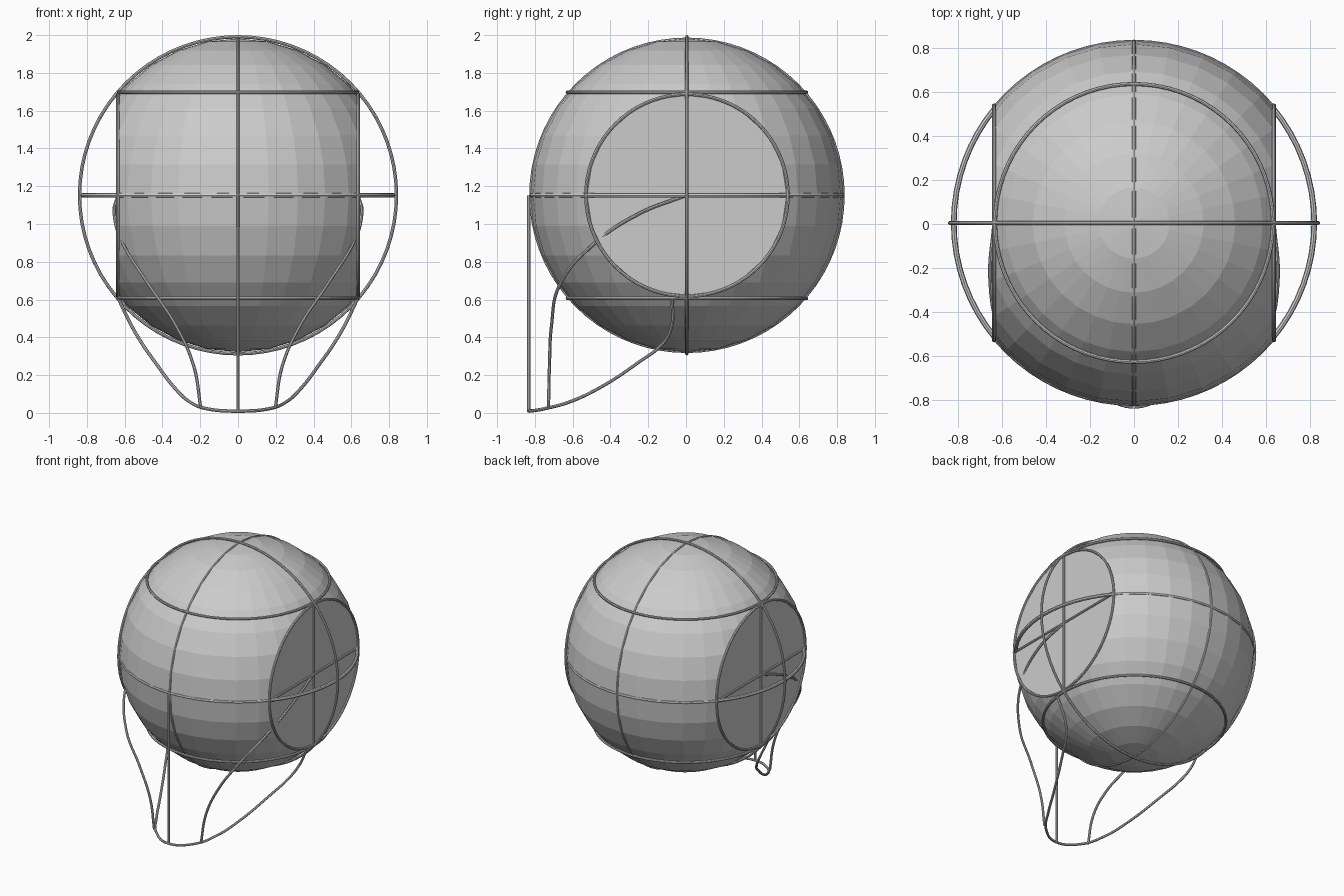
import bpy, bmesh
from math import sin, cos, pi

if "Cube" in bpy.data.objects:
    bpy.data.objects.remove(bpy.data.objects["Cube"])

CY, CZ = 0.005, 1.152      # centre of the ball
R, CUT = 0.83, 0.635       # ball radius, side plane offset
WIRE = 0.009


def tube(name, pts, closed=False, smooth=False, r=WIRE):
    """Round wire through the given points, converted to a mesh."""
    cu = bpy.data.curves.new(name, 'CURVE')
    cu.dimensions = '3D'
    cu.bevel_depth = r
    cu.bevel_resolution = 2
    cu.use_fill_caps = True
    cu.resolution_u = 10
    if smooth:
        sp = cu.splines.new('BEZIER')
        sp.bezier_points.add(len(pts) - 1)
        for bp, p in zip(sp.bezier_points, pts):
            bp.co = p
            bp.handle_left_type = bp.handle_right_type = 'AUTO'
    else:
        sp = cu.splines.new('POLY')
        sp.points.add(len(pts) - 1)
        for q, p in zip(sp.points, pts):
            q.co = (*p, 1)
    sp.use_cyclic_u = closed
    ob = bpy.data.objects.new(name, cu)
    bpy.context.collection.objects.link(ob)
    bpy.ops.object.select_all(action='DESELECT')
    ob.select_set(True)
    bpy.context.view_layer.objects.active = ob
    bpy.ops.object.convert(target='MESH')
    bpy.ops.object.shade_smooth_by_angle()
    return ob


def ring(name, axis, radius, offset=0.0, r=WIRE):
    """Wire circle around the ball centre, perpendicular to an axis."""
    pts = []
    for i in range(72):
        a = 2 * pi * i / 72
        p = [radius * cos(a), radius * sin(a)]
        p.insert('xyz'.index(axis), offset)
        pts.append((p[0], p[1] + CY, p[2] + CZ))
    return tube(name, pts, closed=True, r=r)


# Faceted ball with both sides sliced flat
bm = bmesh.new()
bmesh.ops.create_uvsphere(bm, u_segments=32, v_segments=16, radius=R)
for s in (-1, 1):
    res = bmesh.ops.bisect_plane(bm, geom=bm.verts[:] + bm.edges[:] + bm.faces[:],
                                 plane_co=(s * CUT, 0, 0), plane_no=(s, 0, 0),
                                 clear_outer=True)
    rim = [e for e in res['geom_cut'] if isinstance(e, bmesh.types.BMEdge)]
    bmesh.ops.contextual_create(bm, geom=rim)
bmesh.ops.recalc_face_normals(bm, faces=bm.faces[:])
me = bpy.data.meshes.new("cranium_ball")
bm.to_mesh(me)
bm.free()
ball = bpy.data.objects.new("cranium_ball", me)
ball.location = (0, CY, CZ)
bpy.context.collection.objects.link(ball)

# Great circles
ring("side_to_side_circle", 'y', 0.839)
ring("centre_line_circle", 'x', 0.826)
ring("brow_line_circle", 'z', 0.821, r=0.013)

# Hairline and nose level circles
ring("hairline_circle", 'z', 0.633, 0.546)
ring("nose_line_circle", 'z', 0.633, -0.546)

# Side plane rims, crosses and cheek lines
for s, side in ((-1, "left"), (1, "right")):
    x = s * (CUT + 0.002)
    ring(f"{side}_side_rim", 'x', 0.535, x)
    tube(f"{side}_cross_vertical", [(x, CY, CZ - 0.545), (x, CY, CZ + 0.545)])
    tube(f"{side}_cross_horizontal", [(x, CY - 0.54, CZ), (x, CY + 0.54, CZ)])
    cheek = [(0.637, 0, 1.152), (0.655, -0.248, 1.055), (0.61, -0.485, 0.897),
             (0.47, -0.67, 0.675), (0.33, -0.712, 0.464),
             (0.235, -0.723, 0.25), (0.197, -0.728, 0.026)]
    tube(f"{side}_cheek_line", [(s * a, b, c) for a, b, c in cheek], smooth=True)

# Jaw line, one wire from ear to ear around the chin
half = [(0.633, -0.074, 0.605), (0.565, -0.075, 0.464), (0.513, -0.116, 0.375),
        (0.44, -0.248, 0.27), (0.335, -0.459, 0.132), (0.255, -0.617, 0.058),
        (0.165, -0.75, 0.022)]
jaw = half + [(0, -0.832, 0.0095)] + [(-a, b, c) for a, b, c in reversed(half)]
tube("jaw_line", jaw, smooth=True)

# Face centre line from brow to chin
tube("face_centre_line", [(0, -0.832, CZ), (0, -0.832, 0.009)])
